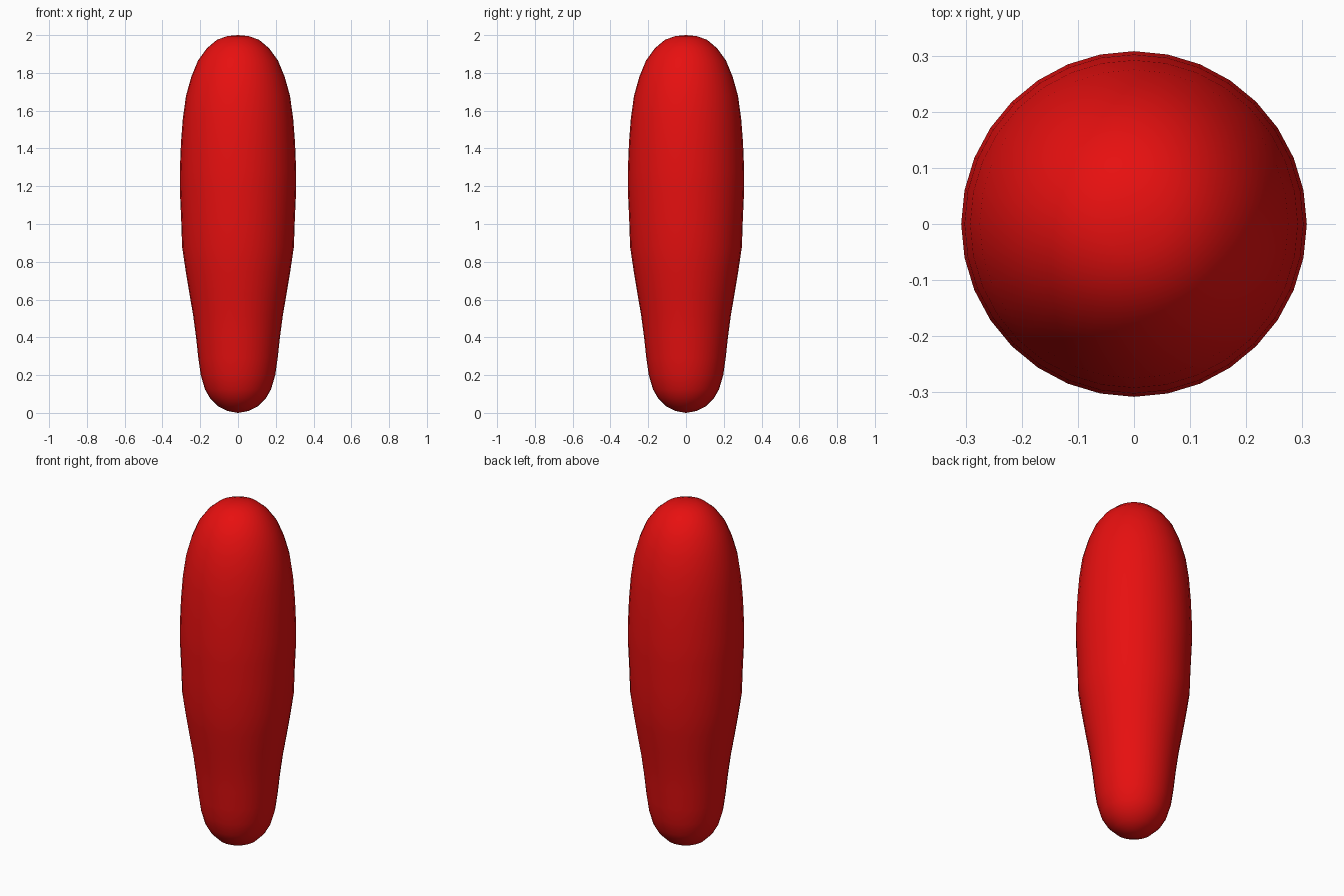
import bpy, math

if "Cube" in bpy.data.objects:
    bpy.data.objects.remove(bpy.data.objects["Cube"])

SEGMENTS = 32

# Profile of the rounded body: (radius, height) from bottom to top
profile = [
    (0.055, 0.01), (0.105, 0.035), (0.148, 0.078), (0.175, 0.125), (0.197, 0.20),
    (0.21, 0.29), (0.222, 0.40), (0.238, 0.52), (0.257, 0.63), (0.276, 0.745),
    (0.296, 0.88), (0.301, 1.03), (0.308, 1.18), (0.308, 1.28), (0.302, 1.43),
    (0.292, 1.56), (0.275, 1.68), (0.247, 1.78), (0.212, 1.865), (0.165, 1.93),
    (0.112, 1.975), (0.056, 1.995),
]

verts, faces = [], []
for r, z in profile:
    for i in range(SEGMENTS):
        a = 2 * math.pi * i / SEGMENTS
        verts.append((r * math.cos(a), r * math.sin(a), z))
bottom, top = len(verts), len(verts) + 1
verts += [(0, 0, 0), (0, 0, 2)]

# Side bands and the two pole caps
last = (len(profile) - 1) * SEGMENTS
for i in range(SEGMENTS):
    j = (i + 1) % SEGMENTS
    for k in range(0, last, SEGMENTS):
        faces.append((k + i, k + j, k + SEGMENTS + j, k + SEGMENTS + i))
    faces.append((bottom, j, i))
    faces.append((top, last + i, last + j))

mesh = bpy.data.meshes.new("body")
mesh.from_pydata(verts, [], faces)
mesh.shade_smooth()
body = bpy.data.objects.new("body", mesh)
bpy.context.collection.objects.link(body)

red = bpy.data.materials.new("red")
red.diffuse_color = (0.8, 0.005, 0.005, 1)
red.use_nodes = True
red.node_tree.nodes["Principled BSDF"].inputs["Base Color"].default_value = red.diffuse_color
mesh.materials.append(red)
